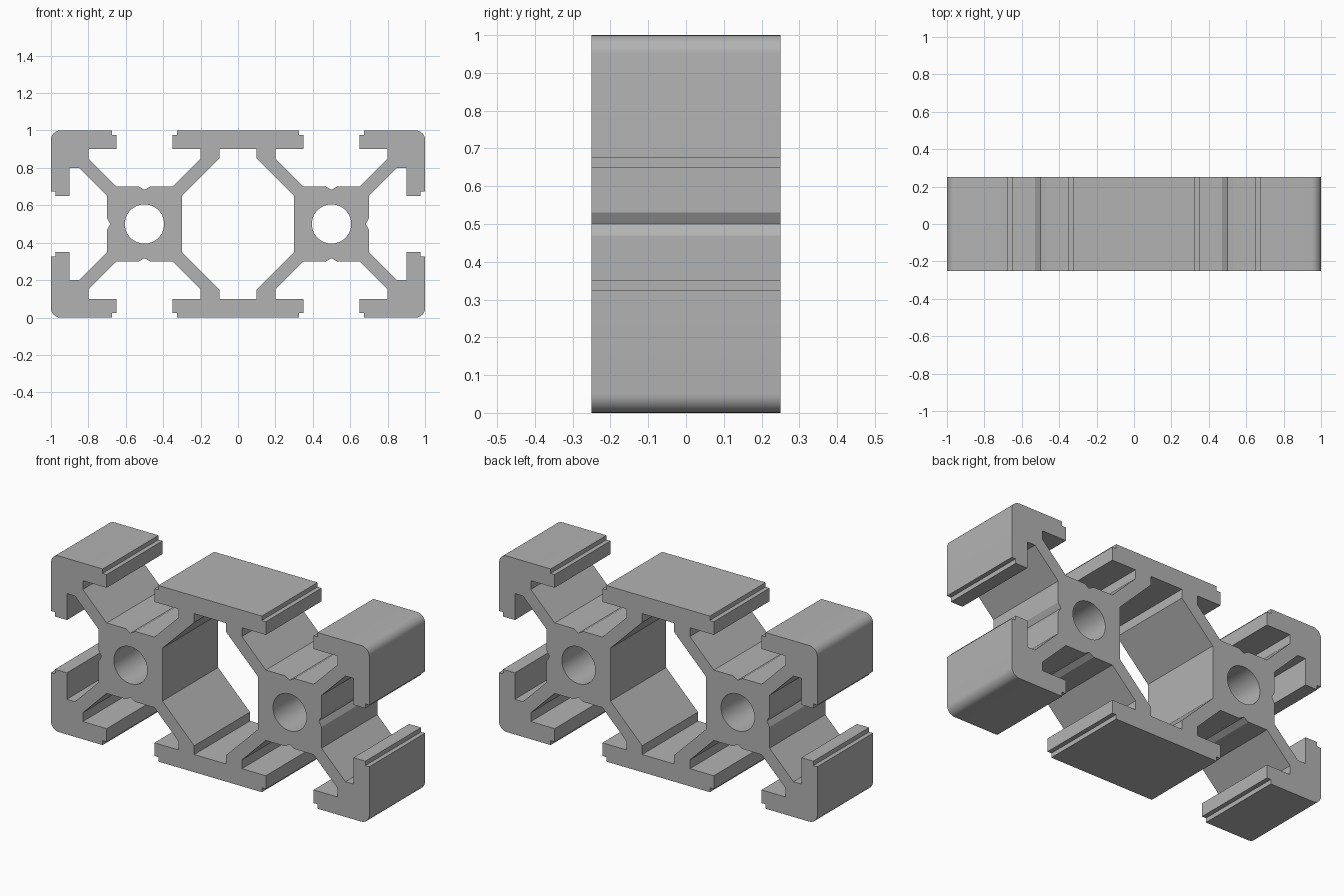
import bpy, bmesh, math

if "Cube" in bpy.data.objects:
    bpy.data.objects.remove(bpy.data.objects["Cube"])

DEPTH = 0.5


def arc(cx, cz, r, a0, a1, n):
    """Points along an arc, angles in degrees."""
    return [(cx + r * math.cos(math.radians(a0 + (a1 - a0) * i / n)),
             cz + r * math.sin(math.radians(a0 + (a1 - a0) * i / n)))
            for i in range(n + 1)]


def mirror_quarter(pts):
    """Complete a clockwise quarter outline into a closed symmetric loop."""
    half = pts + [(x, -z) for x, z in reversed(pts) if abs(z) > 1e-6]
    return half + [(-x, z) for x, z in reversed(half) if abs(x) > 1e-6]


# Outer outline, one quarter: middle flange, top slot, corner, side slot
outer = [(0.325, 0.5), (0.325, 0.475), (0.35, 0.475), (0.35, 0.4),
         (0.2, 0.4), (0.2, 0.35), (0.35, 0.2),
         (0.47, 0.2), (0.5, 0.183), (0.53, 0.2),
         (0.65, 0.2), (0.8, 0.35), (0.8, 0.4), (0.65, 0.4),
         (0.65, 0.475), (0.675, 0.475), (0.675, 0.5)]
outer += arc(0.95, 0.45, 0.05, 90, 0, 8)
outer += [(1.0, 0.175), (0.975, 0.175), (0.975, 0.15), (0.9, 0.15),
          (0.9, 0.3), (0.85, 0.3), (0.7, 0.15), (0.7, 0.03), (0.683, 0.0)]

# Central cavity, one quarter
cavity = [(0.1, 0.4), (0.1, 0.35), (0.3, 0.15)]

# Round bores through both cores
bores = [arc(s * 0.5, 0, 0.105, 0, 360, 48)[:-1] for s in (-1, 1)]

# Filled profile extruded along the bar
curve = bpy.data.curves.new("profile", 'CURVE')
curve.dimensions = '2D'
curve.fill_mode = 'BOTH'
curve.extrude = DEPTH / 2
for loop in [mirror_quarter(outer), mirror_quarter(cavity)] + bores:
    sp = curve.splines.new('POLY')
    sp.points.add(len(loop) - 1)
    for p, (x, z) in zip(sp.points, loop):
        p.co = (x, z, 0, 1)
    sp.use_cyclic_u = True

bar = bpy.data.objects.new("slotted_bar", curve)
bpy.context.collection.objects.link(bar)
bar.rotation_euler = (math.pi / 2, 0, 0)
bar.location = (0, 0, 0.5)
bpy.context.view_layer.objects.active = bar
bar.select_set(True)
bpy.ops.object.convert(target='MESH')
bar = bpy.context.view_layer.objects.active
bpy.ops.object.transform_apply(location=True, rotation=True, scale=True)

# Weld the caps to the walls
bm = bmesh.new()
bm.from_mesh(bar.data)
bmesh.ops.remove_doubles(bm, verts=bm.verts, dist=1e-4)
bmesh.ops.recalc_face_normals(bm, faces=bm.faces)
bm.to_mesh(bar.data)
bm.free()

# Plain aluminium grey
grey = bpy.data.materials.new("aluminium_grey")
grey.diffuse_color = (0.45, 0.45, 0.45, 1)
grey.use_nodes = True
grey.node_tree.nodes["Principled BSDF"].inputs["Base Color"].default_value = grey.diffuse_color
bar.data.materials.clear()
bar.data.materials.append(grey)
bpy.ops.object.shade_smooth_by_angle(angle=math.radians(25))
